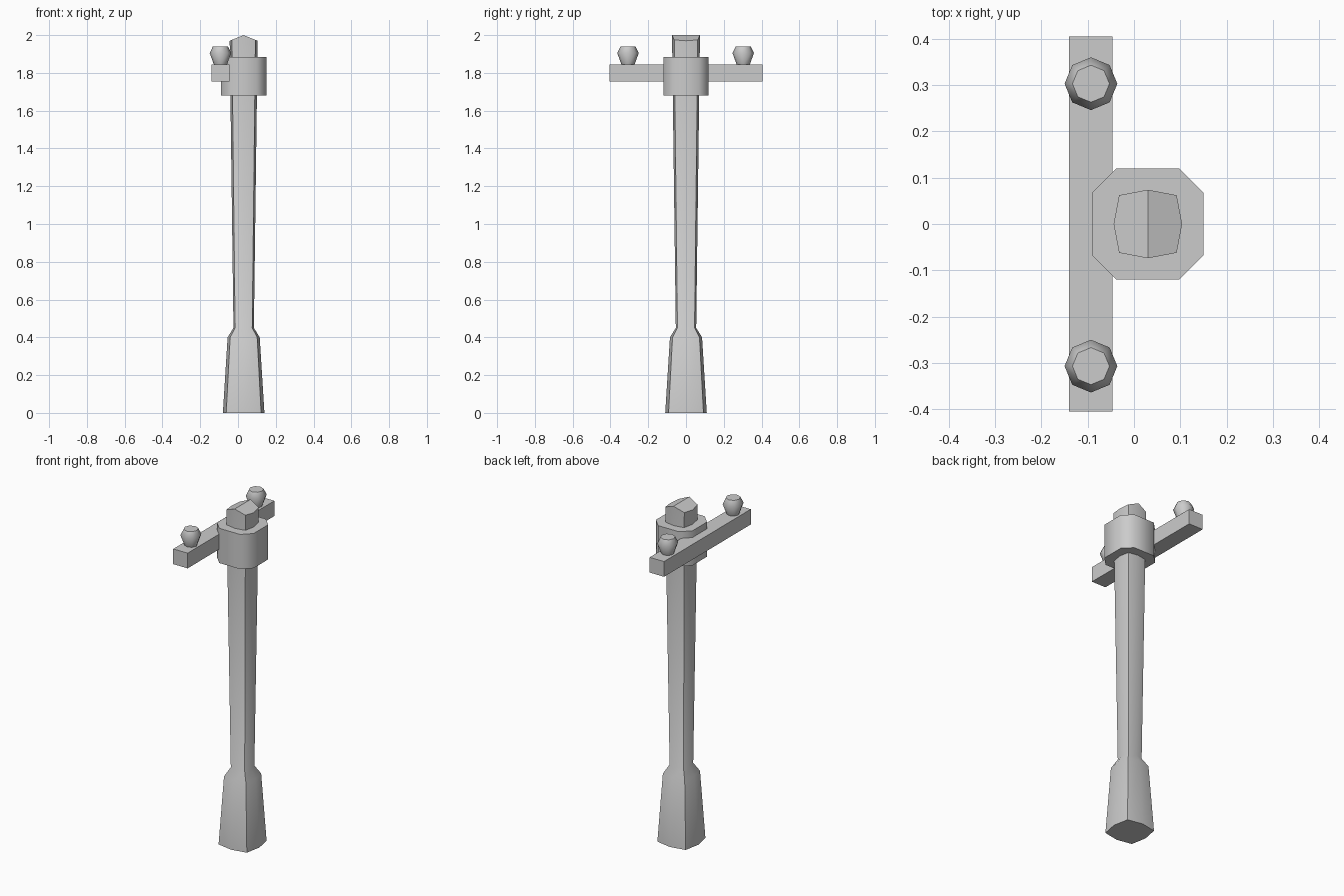
import bpy, bmesh, math

if "Cube" in bpy.data.objects:
    bpy.data.objects.remove(bpy.data.objects["Cube"])

CX = 0.03  # post axis


def finish(bm, name, angle=40):
    bmesh.ops.recalc_face_normals(bm, faces=bm.faces)
    me = bpy.data.meshes.new(name)
    bm.to_mesh(me)
    bm.free()
    ob = bpy.data.objects.new(name, me)
    bpy.context.collection.objects.link(ob)
    bpy.ops.object.select_all(action='DESELECT')
    ob.select_set(True)
    bpy.context.view_layer.objects.active = ob
    bpy.ops.object.shade_smooth_by_angle(angle=math.radians(angle))
    return ob


def loft(rings):
    """Bridge equal-length rings of points; returns bmesh and its vertex rings."""
    bm = bmesh.new()
    vr = [[bm.verts.new(p) for p in ring] for ring in rings]
    n = len(vr[0])
    for a, b in zip(vr, vr[1:]):
        for i in range(n):
            j = (i + 1) % n
            bm.faces.new((a[i], a[j], b[j], b[i]))
    bm.faces.new(vr[0])
    return bm, vr


def bulged_square(r, z, slope=0.0):
    """Square with its side midpoints pushed slightly outward."""
    d = 0.84 * r
    pts = [(r, 0), (d, d), (0, r), (-d, d), (-r, 0), (-d, -d), (0, -r), (d, -d)]
    return [(CX + x, y, z - slope * abs(x)) for x, y in pts]


# Post: flared foot, slightly widening shaft, ridged top
post_rings = [bulged_square(r, z) for r, z in
              [(0.11, 0), (0.085, 0.40), (0.054, 0.45)]]
post_rings.append(bulged_square(0.074, 2.0, 0.03 / 0.074))
bm, vr = loft(post_rings)
t = vr[-1]
bm.faces.new((t[6], t[7], t[0], t[1], t[2]))
bm.faces.new((t[2], t[3], t[4], t[5], t[6]))
finish(bm, "post")

# Collar: chamfered square block
h, f = 0.12, 0.068
octagon = [(h, -f), (h, f), (f, h), (-f, h), (-h, f), (-h, -f), (-f, -h), (f, -h)]
bm, vr = loft([[(CX + x, y, z) for x, y in octagon] for z in (1.68, 1.885)])
bm.faces.new(vr[-1])
finish(bm, "collar", 50)

# Crossbar
bm = bmesh.new()
bmesh.ops.create_cube(bm, size=1)
for v in bm.verts:
    v.co.x = v.co.x * 0.094 - 0.093
    v.co.y *= 0.81
    v.co.z = v.co.z * 0.09 + 1.80
finish(bm, "crossbar")

# Insulator knobs
for side, y in (("front", -0.307), ("back", 0.303)):
    rings = [[(-0.093 + r * math.cos(i * math.pi / 4), y + r * math.sin(i * math.pi / 4), z)
              for i in range(8)]
             for r, z in [(0.035, 1.845), (0.057, 1.905), (0.04, 1.94)]]
    bm, vr = loft(rings)
    bm.faces.new(vr[-1])
    finish(bm, side + "_insulator", 60)
